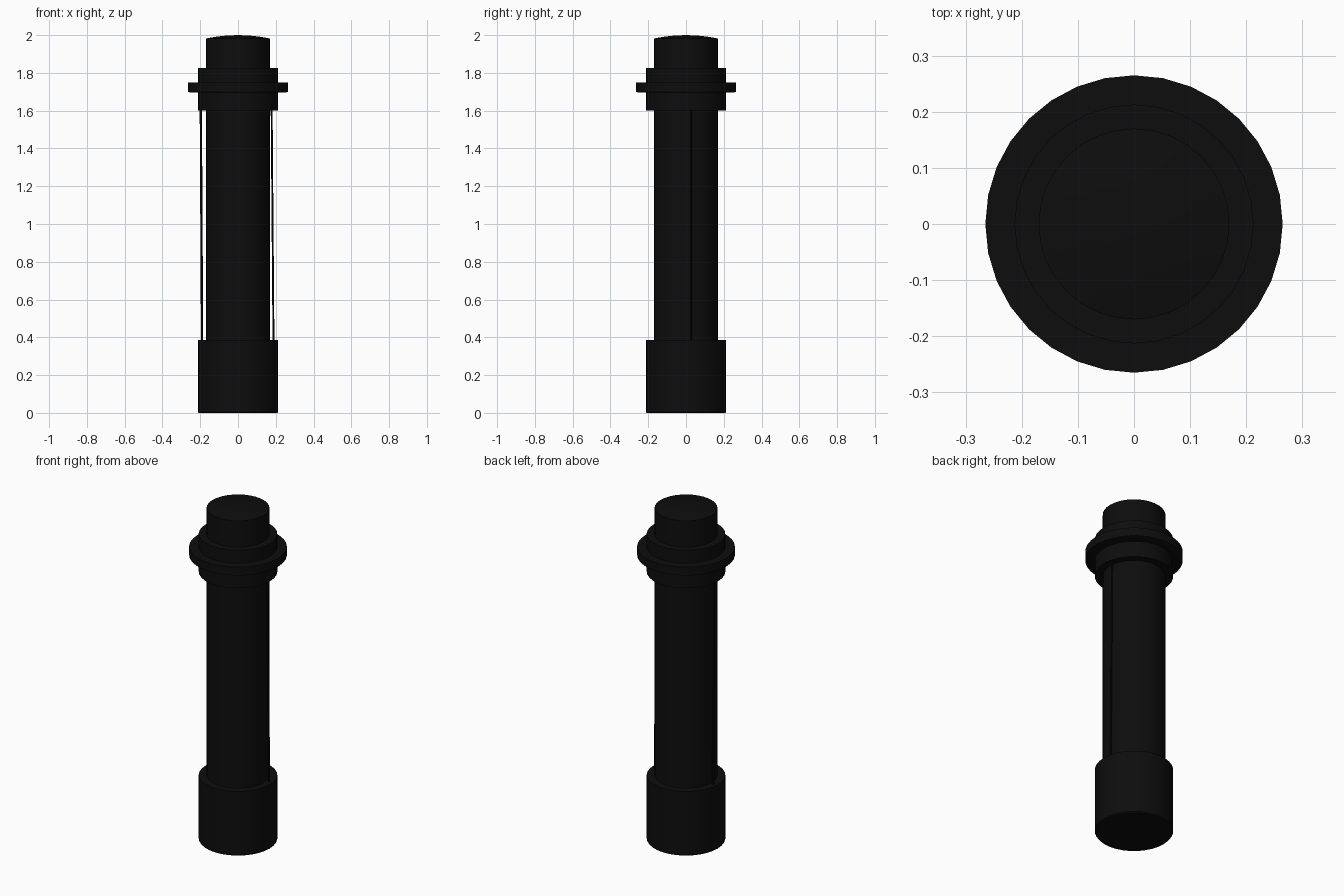
import bpy
import bmesh
import math
from mathutils import Vector

cube = bpy.data.objects.get("Cube")
if cube:
    bpy.data.objects.remove(cube, do_unlink=True)

SIDES = 32

black = bpy.data.materials.new("matte_black")
black.use_nodes = True
colour = (0.004, 0.004, 0.004, 1)
black.diffuse_color = colour
bsdf = next(n for n in black.node_tree.nodes if n.type == "BSDF_PRINCIPLED")
bsdf.inputs["Base Color"].default_value = colour
bsdf.inputs["Roughness"].default_value = 0.7


def finish(name, bm):
    """Turn a bmesh into a smooth-shaded black object."""
    bmesh.ops.recalc_face_normals(bm, faces=bm.faces)
    mesh = bpy.data.meshes.new(name)
    bm.to_mesh(mesh)
    bm.free()
    mesh.materials.append(black)
    obj = bpy.data.objects.new(name, mesh)
    bpy.context.collection.objects.link(obj)
    bpy.ops.object.select_all(action="DESELECT")
    obj.select_set(True)
    bpy.context.view_layer.objects.active = obj
    bpy.ops.object.shade_smooth_by_angle(angle=math.radians(30))
    return obj


def lathe(name, profile):
    """Spin (radius, height) points around z; ends on the axis close it."""
    bm = bmesh.new()
    verts = [bm.verts.new((r, 0, z)) for r, z in profile]
    edges = [bm.edges.new(pair) for pair in zip(verts, verts[1:])]
    bmesh.ops.spin(bm, geom=verts + edges, cent=(0, 0, 0), axis=(0, 0, 1),
                   angle=math.tau, steps=SIDES)
    bmesh.ops.remove_doubles(bm, verts=bm.verts, dist=0.0001)
    return finish(name, bm)


def rod(name, start, end, radius):
    """Thin cylinder between two points."""
    start, end = Vector(start), Vector(end)
    axis = end - start
    bm = bmesh.new()
    bmesh.ops.create_cone(bm, cap_ends=True, segments=8, radius1=radius,
                          radius2=radius, depth=axis.length)
    bmesh.ops.rotate(bm, verts=bm.verts, cent=(0, 0, 0),
                     matrix=axis.to_track_quat("Z", "Y").to_matrix())
    bmesh.ops.translate(bm, verts=bm.verts, vec=(start + end) / 2)
    return finish(name, bm)


# Long central tube with a shallow domed cap
lathe("main_tube", [(0, 0.03), (0.17, 0.03), (0.17, 1.982),
                    (0.12, 1.991), (0.06, 1.998), (0, 2)])

# Wide base sleeve
lathe("base_sleeve", [(0, 0), (0.208, 0), (0.213, 0.006),
                      (0.213, 0.385), (0, 0.385)])

# Upper collar and the flange around it
lathe("upper_collar", [(0, 1.6), (0.213, 1.6), (0.213, 1.826), (0, 1.826)])
lathe("collar_flange", [(0.2, 1.695), (0.25, 1.695), (0.265, 1.7),
                        (0.265, 1.75), (0.2, 1.75), (0.2, 1.695)])

# Slightly leaning wires between base and collar
rod("left_wire", (0.188, 0.026, 0.36), (0.178, 0.026, 1.62), 0.005)
rod("right_wire", (-0.19, 0.015, 0.36), (-0.197, 0.015, 1.62), 0.006)
